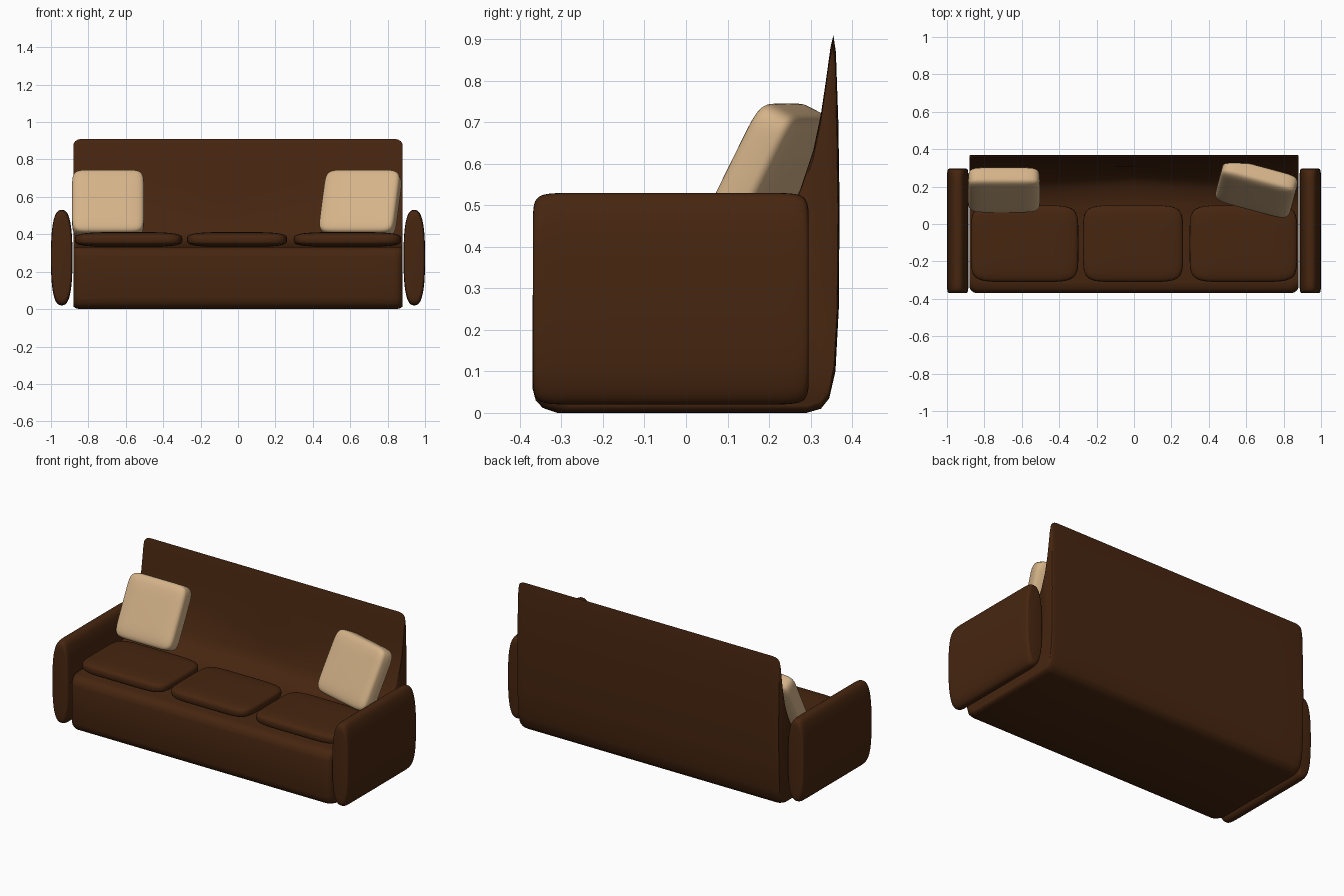
import bpy, bmesh, math
from mathutils import Matrix, Vector

if "Cube" in bpy.data.objects:
    bpy.data.objects.remove(bpy.data.objects["Cube"])


def material(name, col):
    m = bpy.data.materials.new(name)
    m.diffuse_color = (*col, 1)
    m.use_nodes = True
    m.node_tree.nodes["Principled BSDF"].inputs["Base Color"].default_value = m.diffuse_color
    return m


BROWN = material("brown leather", (0.062, 0.019, 0.005))
BEIGE = material("beige fabric", (0.66, 0.45, 0.25))


def finish(bm, name, mat, angle=35):
    bmesh.ops.recalc_face_normals(bm, faces=bm.faces)
    me = bpy.data.meshes.new(name)
    bm.to_mesh(me)
    bm.free()
    ob = bpy.data.objects.new(name, me)
    bpy.context.collection.objects.link(ob)
    me.materials.append(mat)
    bpy.ops.object.select_all(action='DESELECT')
    ob.select_set(True)
    bpy.context.view_layer.objects.active = ob
    bpy.ops.object.shade_smooth_by_angle(angle=math.radians(angle))
    return ob


def power(v, e):
    return math.copysign(abs(v) ** e, v) if abs(v) > 1e-9 else 0.0


def rounded(name, size, loc, mat, e_out, e_thick, axis='Z', lean=0, turn=0):
    """Superquadric pad: e_out shapes the outline, e_thick the section along axis."""
    n, k = 64, 24
    bm = bmesh.new()
    rings = []
    for j in range(1, k):
        p = math.pi * (j / k - 0.5)
        r, h = power(math.cos(p), e_thick), power(math.sin(p), e_thick)
        ring = []
        for i in range(n):
            t = 2 * math.pi * i / n
            a, b = r * power(math.cos(t), e_out), r * power(math.sin(t), e_out)
            co = (a, b, h) if axis == 'Z' else (a, h, b)
            ring.append(bm.verts.new([c * s / 2 for c, s in zip(co, size)]))
        rings.append(ring)
    for r0, r1 in zip(rings, rings[1:]):
        for i in range(n):
            bm.faces.new((r0[i], r0[(i + 1) % n], r1[(i + 1) % n], r1[i]))
    bm.faces.new(rings[0])
    bm.faces.new(rings[-1])
    bm.transform(Matrix.Translation(loc) @ Matrix.Rotation(math.radians(turn), 4, 'Z')
                 @ Matrix.Rotation(math.radians(lean), 4, 'X'))
    return finish(bm, name, mat)


# Body: seat base and backrest in one profile (y, z, extra y at the middle)
profile = [(-0.37, 0.06, 0), (-0.362, 0.03, 0), (-0.345, 0.012, 0), (-0.31, 0, 0),
           (0.29, 0, 0), (0.325, 0.01, 0), (0.345, 0.035, 0), (0.36, 0.1, 0),
           (0.368, 0.25, 0), (0.37, 0.5, 0), (0.367, 0.7, 0), (0.361, 0.87, 0),
           (0.355, 0.91, 0), (0.348, 0.88, 0), (0.337, 0.8, 0), (0.325, 0.72, 0),
           (0.306, 0.63, 0), (0.275, 0.54, 0.02), (0.235, 0.46, 0.04),
           (0.20, 0.41, 0.06), (0.15, 0.37, 0.06), (0.08, 0.345, 0.04),
           (-0.1, 0.335, 0), (-0.31, 0.333, 0), (-0.345, 0.327, 0),
           (-0.363, 0.31, 0), (-0.37, 0.28, 0)]
half = [(0.12, 1), (0.3, 1), (0.5, 1), (0.7, 1), (0.835, 1), (0.855, 0.995),
        (0.87, 0.98), (0.878, 0.96), (0.88, 0.94)]
stations = [(-x, s) for x, s in reversed(half)] + [(0, 1)] + half
bm = bmesh.new()
rings = []
for x, s in stations:
    f = 1 - abs(x) / 0.88
    rings.append([bm.verts.new((x, 0.3 + (y + d * f - 0.3) * s, 0.3 + (z - 0.3) * s))
                  for y, z, d in profile])
m = len(profile)
for r0, r1 in zip(rings, rings[1:]):
    for i in range(m):
        bm.faces.new((r0[i], r0[(i + 1) % m], r1[(i + 1) % m], r1[i]))
bm.faces.new(rings[0])
bm.faces.new(rings[-1])
finish(bm, "seat_base_and_back", BROWN, 40)

# Armrests: tall oval section, squared off front and back
for side, label in ((-1, "left"), (1, "right")):
    rounded(label + "_armrest", (0.115, 0.665, 0.51), (side * 0.9425, -0.0365, 0.275),
            BROWN, 0.75, 0.12, axis='Y')

# Three seat cushions
for label, x in (("left", -0.585), ("middle", -0.005), ("right", 0.585)):
    w = 0.535 if label == "middle" else 0.575
    rounded(label + "_seat_cushion", (w, 0.41, 0.08), (x, -0.105, 0.372),
            BROWN, 0.32, 0.55)

# Two loose throw pillows leaning on the back
rounded("left_throw_pillow", (0.385, 0.375, 0.115), (-0.695, 0.182, 0.565),
        BEIGE, 0.25, 0.4, lean=63)
rounded("right_throw_pillow", (0.415, 0.375, 0.115), (0.655, 0.19, 0.565),
        BEIGE, 0.25, 0.4, lean=63, turn=-15)
